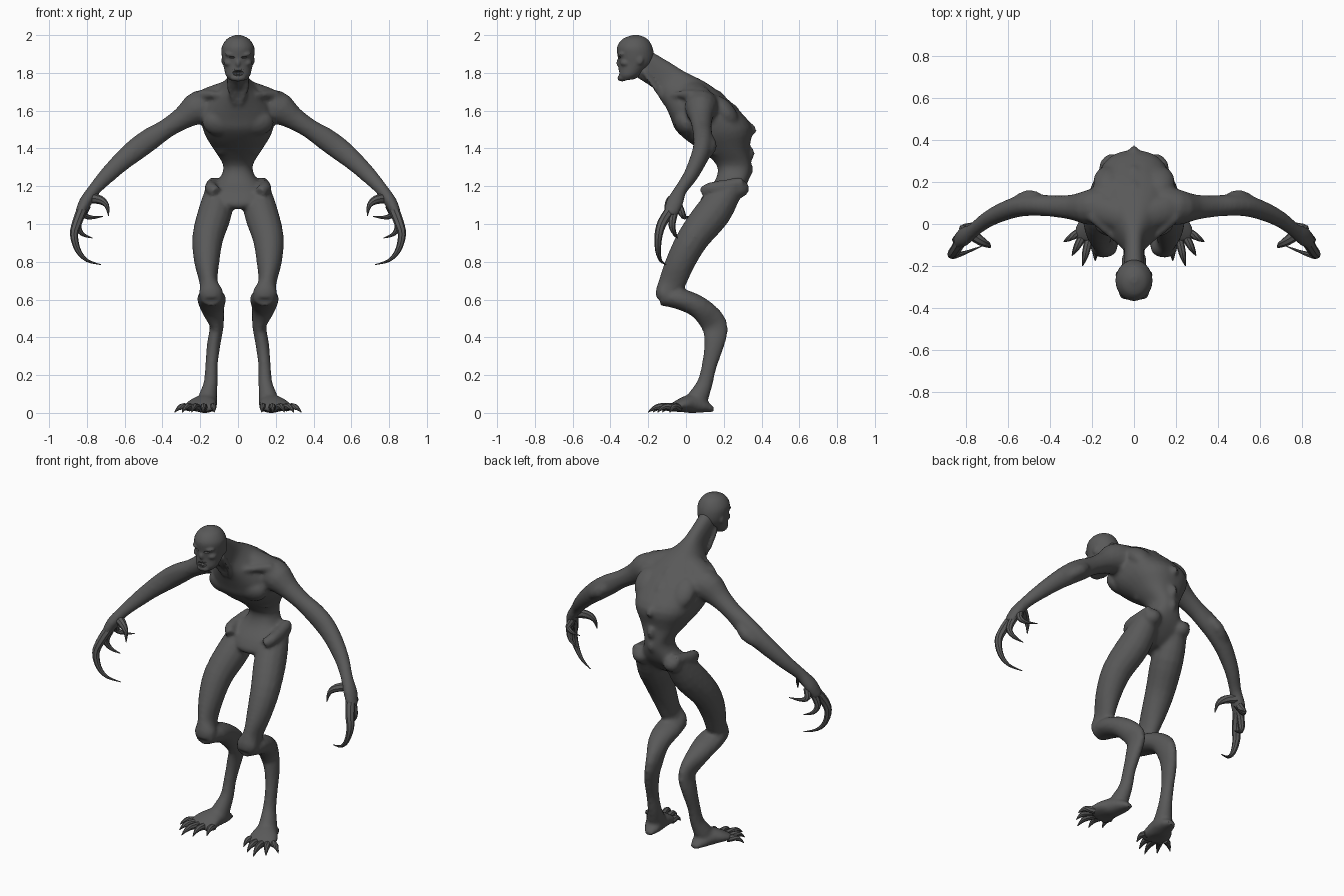
import bpy, bmesh, math
from mathutils import Vector, Matrix

skin = bpy.data.materials.new("dark_grey_skin")
skin.diffuse_color = (0.1, 0.1, 0.1, 1)


def spline(pts, n):
    """Catmull-Rom resampling of tuples of any length."""
    out = []
    for i in range(len(pts) - 1):
        p = [Vector(pts[min(max(k, 0), len(pts) - 1)]) for k in range(i - 1, i + 3)]
        for s in range(n):
            t = s / n
            out.append(0.5 * (2 * p[1] + (p[2] - p[0]) * t + (2 * p[0] - 5 * p[1] + 4 * p[2] - p[3]) * t * t
                              + (3 * p[1] - p[0] - 3 * p[2] + p[3]) * t ** 3))
    return out + [Vector(pts[-1])]


def skin_rings(bm, rings):
    loops = [[bm.verts.new(c) for c in r] for r in rings]
    m = len(loops[0])
    faces = [bm.faces.new((a[i], a[(i + 1) % m], b[(i + 1) % m], b[i]))
             for a, b in zip(loops, loops[1:]) for i in range(m)]
    faces += [bm.faces.new(loops[0][::-1]), bm.faces.new(loops[-1])]
    bmesh.ops.recalc_face_normals(bm, faces=faces)


def ellipse(c, u, v, m, e=1.0):
    """Ring around c; e below 1 squares it off."""
    def f(w):
        return math.copysign(abs(w) ** e, w)
    return [c + u * f(math.cos(2 * math.pi * i / m)) + v * f(math.sin(2 * math.pi * i / m)) for i in range(m)]


def tube(bm, pts, side=(1, 0, 0), m=14, n=3):
    """Limb along points (x, y, z, radius along side, radius across)."""
    st = spline(pts, n)
    pos = [Vector(s[:3]) for s in st]
    rings = []
    for i, s in enumerate(st):
        t = (pos[min(i + 1, len(st) - 1)] - pos[max(i - 1, 0)]).normalized()
        u = Vector(side)
        u = (u - t * u.dot(t)).normalized()
        rings.append(ellipse(pos[i], u * s[3], t.cross(u) * s[4], m))
    skin_rings(bm, rings)


def digit(bm, pts, r0, side=(1, 0, 0)):
    """Claw tapering from r0 to a point."""
    k = len(pts) - 1
    tube(bm, [(*p, *[max(r0 * (1 - (i / k) ** 1.6), 0.002)] * 2) for i, p in enumerate(pts)], side, 8)


def trunk(bm, rows, e=1.0, m=28):
    """Rings given by back (y, z), front (y, z) and half width."""
    rings = []
    for by, bz, fy, fz, w in spline(rows, 3):
        b, f = Vector((0, by, bz)), Vector((0, fy, fz))
        rings.append(ellipse((b + f) / 2, Vector((w, 0, 0)), (f - b) / 2, m, e))
    skin_rings(bm, rings)


def lump(bm, c, r, rx=0):
    mat = Matrix.Translation(c) @ Matrix.Rotation(math.radians(rx), 4, 'X') @ Matrix.Diagonal((*r, 1))
    bmesh.ops.create_uvsphere(bm, u_segments=16, v_segments=10, radius=1, matrix=mat)


def mirror(bm):
    d = bmesh.ops.duplicate(bm, geom=bm.verts[:] + bm.edges[:] + bm.faces[:])["geom"]
    for v in d:
        if isinstance(v, bmesh.types.BMVert):
            v.co.x *= -1
    bmesh.ops.reverse_faces(bm, faces=[f for f in d if isinstance(f, bmesh.types.BMFace)])


def finish(name, bm, voxel=0, smooth=0, cutter=None):
    me = bpy.data.meshes.new(name)
    bm.to_mesh(me)
    bm.free()
    ob = bpy.data.objects.new(name, me)
    bpy.context.collection.objects.link(ob)
    bpy.ops.object.select_all(action='DESELECT')
    ob.select_set(True)
    bpy.context.view_layer.objects.active = ob
    if voxel:
        r = ob.modifiers.new("fuse", 'REMESH')
        r.mode, r.voxel_size = 'VOXEL', voxel
        s = ob.modifiers.new("soften", 'SMOOTH')
        s.factor, s.iterations = 0.5, smooth
    if cutter:
        c = ob.modifiers.new("cut", 'BOOLEAN')
        c.operation, c.object = 'DIFFERENCE', cutter
    for mod in list(ob.modifiers):
        bpy.ops.object.modifier_apply(modifier=mod.name)
    ob.data.materials.clear()
    ob.data.materials.append(skin)
    bpy.ops.object.shade_smooth_by_angle(angle=math.radians(40))
    return ob


# --- body: limbs on one side, mirrored, then fused with the trunk
bm = bmesh.new()
# arm
tube(bm, [(.08, .10, 1.63, .09, .07), (.2, .08, 1.62, .088, .092), (.29, .08, 1.565, .062, .062),
          (.38, .085, 1.507, .052, .052), (.46, .09, 1.455, .052, .06), (.54, .085, 1.397, .05, .06),
          (.62, .06, 1.33, .045, .052), (.7, .02, 1.252, .038, .043), (.765, -.03, 1.18, .034, .034),
          (.81, -.06, 1.115, .046, .034), (.84, -.085, 1.05, .036, .026)], (0, 1, 0))
tube(bm, [(.43, .1, 1.48, .03, .03), (.5, .135, 1.415, .03, .035), (.58, .09, 1.36, .03, .03)], (0, 1, 0), 10)
# trapezius
tube(bm, [(.0, .02, 1.74, .06, .04), (.09, .045, 1.705, .07, .045), (.18, .07, 1.67, .07, .045),
          (.25, .08, 1.62, .05, .04)], (0, 1, 0))
# thigh
tube(bm, [(.1, .24, 1.19, .07, .065), (.12, .15, 1.07, .09, .095), (.16, .04, .93, .083, .086),
          (.165, -.03, .8, .067, .078), (.155, -.075, .69, .048, .072), (.143, -.11, .635, .066, .055),
          (.14, -.125, .6, .05, .035)])
# shank
tube(bm, [(.14, -.135, .615, .055, .045), (.14, -.04, .607, .077, .056), (.135, .07, .56, .064, .06),
          (.113, .15, .468, .038, .07), (.128, .15, .37, .036, .055), (.14, .125, .26, .033, .041),
          (.145, .1, .16, .037, .042), (.16, .065, .085, .05, .055), (.165, .04, .035, .055, .06)])
# foot
tube(bm, [(.155, .148, .018, .022, .012), (.16, .1, .035, .048, .032), (.175, .03, .05, .066, .05),
          (.195, -.03, .042, .085, .036), (.205, -.085, .026, .085, .018)])
# chest, shoulder blade, hip crest and buttock masses
lump(bm, (.09, 0, 1.54), (.1, .06, .075), 25)
lump(bm, (.12, .2, 1.6), (.075, .055, .1), 42)
tube(bm, [(.115, .09, 1.17, .03, .03), (.14, .13, 1.19, .034, .034), (.14, .2, 1.2, .036, .036),
          (.125, .3, 1.22, .034, .036)], (0, 0, 1), 10)
lump(bm, (.105, .275, 1.19), (.055, .06, .05))
# collar bone, neck tendon and rib arch
tube(bm, [(.015, -.11, 1.645, .014, .014), (.1, -.06, 1.685, .016, .016), (.2, .04, 1.685, .03, .03)], (0, 1, 0), 8)
tube(bm, [(.05, -.225, 1.81, .014, .014), (.045, -.16, 1.72, .014, .014), (.015, -.11, 1.64, .012, .012)], m=8)
for k in range(3):
    z = 1.45 - .035 * k
    tube(bm, [(.03 + .02 * k, .02 + .04 * k, z + .02, .01, .01), (.12 - .012 * k, .09 + .03 * k, z, .014, .014),
              (.15 - .025 * k, .2, z + .05, .012, .012)], (0, 0, 1), 8)
mirror(bm)
# neck to crotch
trunk(bm, [(-.19, 1.92, -.28, 1.79, .048), (-.08, 1.855, -.2, 1.74, .046), (0, 1.805, -.15, 1.7, .06),
           (.1, 1.755, -.115, 1.64, .12), (.19, 1.69, -.08, 1.56, .18), (.27, 1.615, -.055, 1.5, .195),
           (.35, 1.515, .01, 1.44, .175), (.335, 1.40, .09, 1.385, .125), (.345, 1.31, .165, 1.31, .077),
           (.335, 1.245, .155, 1.235, .1), (.305, 1.18, .1, 1.17, .16), (.25, 1.12, .07, 1.11, .13),
           (.2, 1.085, .09, 1.08, .04)], .85)
# vertebrae
for y, z in ((.185, 1.68), (.26, 1.61), (.35, 1.51), (.345, 1.375), (.338, 1.29)):
    lump(bm, (0, y, z), (.02, .018, .035), 35 if z > 1.45 else 0)
finish("body", bm, .011, 5)

# --- head with cut eye sockets and open mouth
cut = bmesh.new()
lump(cut, (.036, -.372, 1.884), (.022, .03, .007))
mirror(cut)
lump(cut, (0, -.375, 1.802), (.034, .045, .017))
cutter = finish("face_cutter", cut)
cutter.hide_render = True

bm = bmesh.new()
lump(bm, (.036, -.335, 1.903), (.036, .026, .012), 10)   # brow
lump(bm, (.045, -.318, 1.855), (.03, .03, .02))          # cheekbone
lump(bm, (.078, -.245, 1.87), (.01, .02, .026))          # ear stub
mirror(bm)
lump(bm, (0, -.352, 1.855), (.013, .018, .022))          # nose
lump(bm, (0, -.338, 1.775), (.042, .026, .018))          # chin
trunk(bm, [(-.25, 2.003, -.28, 2.003, .015), (-.205, 1.983, -.335, 1.983, .058), (-.178, 1.94, -.365, 1.94, .086),
           (-.17, 1.89, -.362, 1.89, .086), (-.18, 1.85, -.357, 1.85, .079), (-.21, 1.82, -.357, 1.815, .072),
           (-.24, 1.79, -.357, 1.785, .064), (-.27, 1.77, -.34, 1.76, .044)])
finish("head", bm, .007, 2, cutter)
bpy.data.objects.remove(cutter)

# --- teeth along both jaws
bm = bmesh.new()
for i in range(7):
    x = (i - 3) * .009
    for z, flip in ((1.814, math.pi), (1.791, 0)):
        bmesh.ops.create_cone(bm, cap_ends=True, segments=6, radius1=.005, radius2=.001, depth=.016,
                              matrix=Matrix.Translation((x, -.352 + 6 * x * x, z)) @ Matrix.Rotation(flip, 4, 'X'))
finish("teeth", bm)

# --- clawed fingers
bm = bmesh.new()
digit(bm, [(.825, -.08, 1.08), (.852, -.125, 1.01), (.868, -.145, .945), (.848, -.148, .865), (.8, -.135, .81),
           (.725, -.105, .787)], .028, (0, 1, 0))
digit(bm, [(.82, -.06, 1.08), (.848, -.075, 1.0), (.825, -.06, .95), (.77, -.045, .928)], .023, (0, 1, 0))
digit(bm, [(.80, -.04, 1.1), (.815, -.02, 1.055), (.78, -.005, 1.037), (.715, .015, 1.042)], .022, (0, 1, 0))
digit(bm, [(.785, -.04, 1.14), (.73, -.08, 1.13), (.695, -.1, 1.1), (.685, -.112, 1.045)], .028, (0, 1, 0))
mirror(bm)
finish("fingers", bm)

# --- clawed toes fanned outward
bm = bmesh.new()
for bx, by, tx, ty in ((.135, -.05, .125, -.125), (.18, -.07, .185, -.175), (.215, -.075, .245, -.2),
                       (.245, -.06, .295, -.15), (.255, -.035, .335, -.085)):
    digit(bm, [(bx, by, .03), ((bx + tx) / 2, (by + ty) / 2, .036),
               (bx * .2 + tx * .8, by * .2 + ty * .8, .024), (tx, ty, .006)], .021)
mirror(bm)
finish("toes", bm)

# stand on the ground
low = min(v.co.z for o in bpy.data.objects for v in o.data.vertices)
for o in bpy.data.objects:
    o.data.transform(Matrix.Translation((0, 0, -low)))
